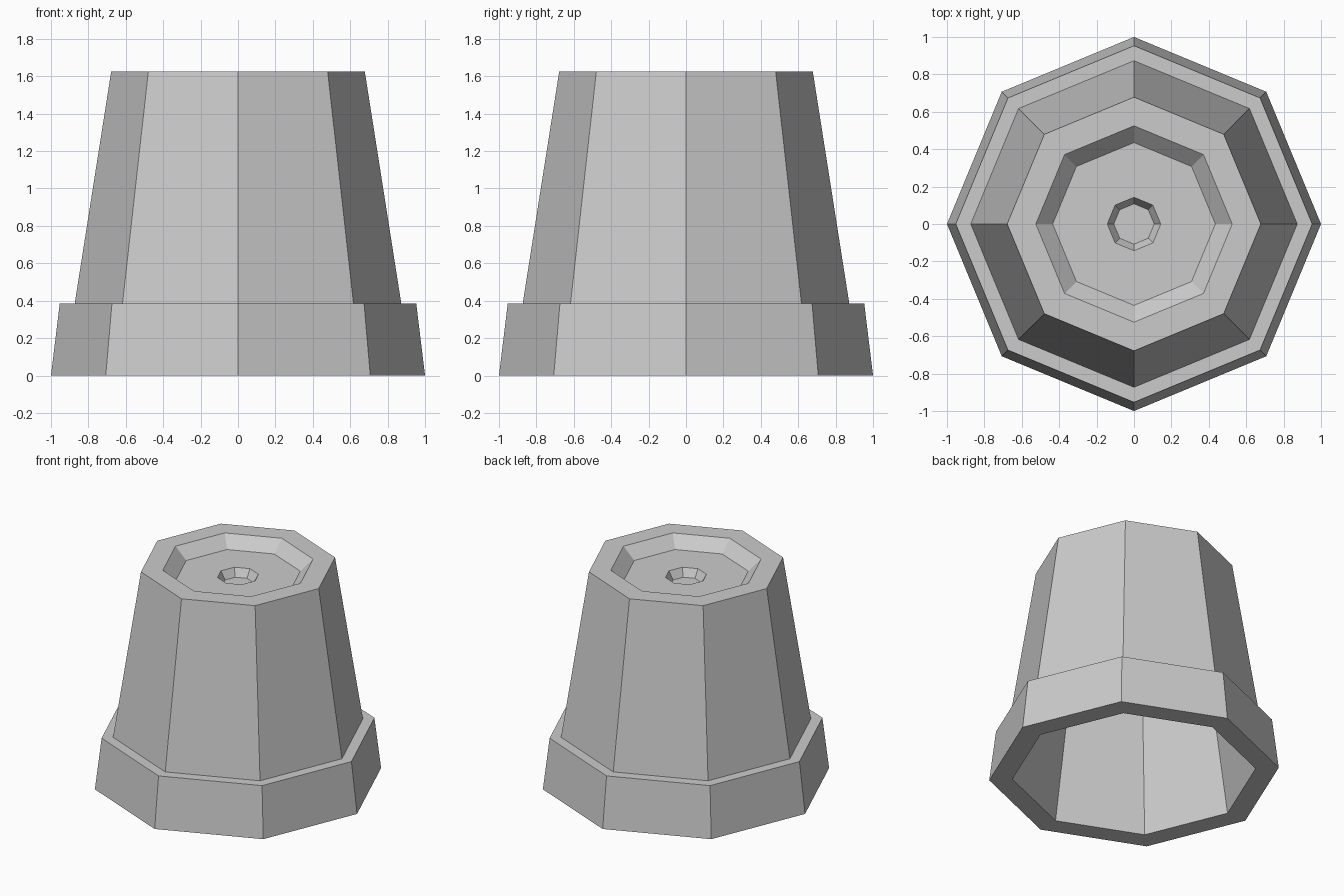
import bpy, bmesh, math

if "Cube" in bpy.data.objects:
    bpy.data.objects.remove(bpy.data.objects["Cube"])

SIDES = 8

clay = bpy.data.materials.new("plain grey")
clay.diffuse_color = (0.6, 0.6, 0.6, 1)
clay.use_nodes = True
clay.node_tree.nodes["Principled BSDF"].inputs["Base Color"].default_value = clay.diffuse_color

# Pot section (radius, height): from inner ceiling, down the inside,
# up the outside, then into the top recess and the drain dimple
profile = [
    (0.61, 1.42), (0.84, 0.0),                  # inside wall
    (1.0, 0.0), (0.953, 0.385),                 # rim band
    (0.873, 0.385), (0.678, 1.625),             # outer wall
    (0.525, 1.625), (0.435, 1.54),              # recessed base
    (0.143, 1.54), (0.108, 1.48),               # drain dimple
]


def ring(bm, r, z):
    step = 2 * math.pi / SIDES
    return [bm.verts.new((r * math.cos(i * step), r * math.sin(i * step), z))
            for i in range(SIDES)]


# Upturned flower pot: rings bridged in order, both ends capped
bm = bmesh.new()
rings = [ring(bm, r, z) for r, z in profile]
for a, b in zip(rings, rings[1:]):
    for i in range(SIDES):
        j = (i + 1) % SIDES
        bm.faces.new((a[i], a[j], b[j], b[i]))
bm.faces.new(rings[0])
bm.faces.new(rings[-1])
bmesh.ops.recalc_face_normals(bm, faces=bm.faces)

mesh = bpy.data.meshes.new("flower_pot")
bm.to_mesh(mesh)
bm.free()
mesh.materials.append(clay)
pot = bpy.data.objects.new("flower_pot", mesh)
bpy.context.collection.objects.link(pot)
